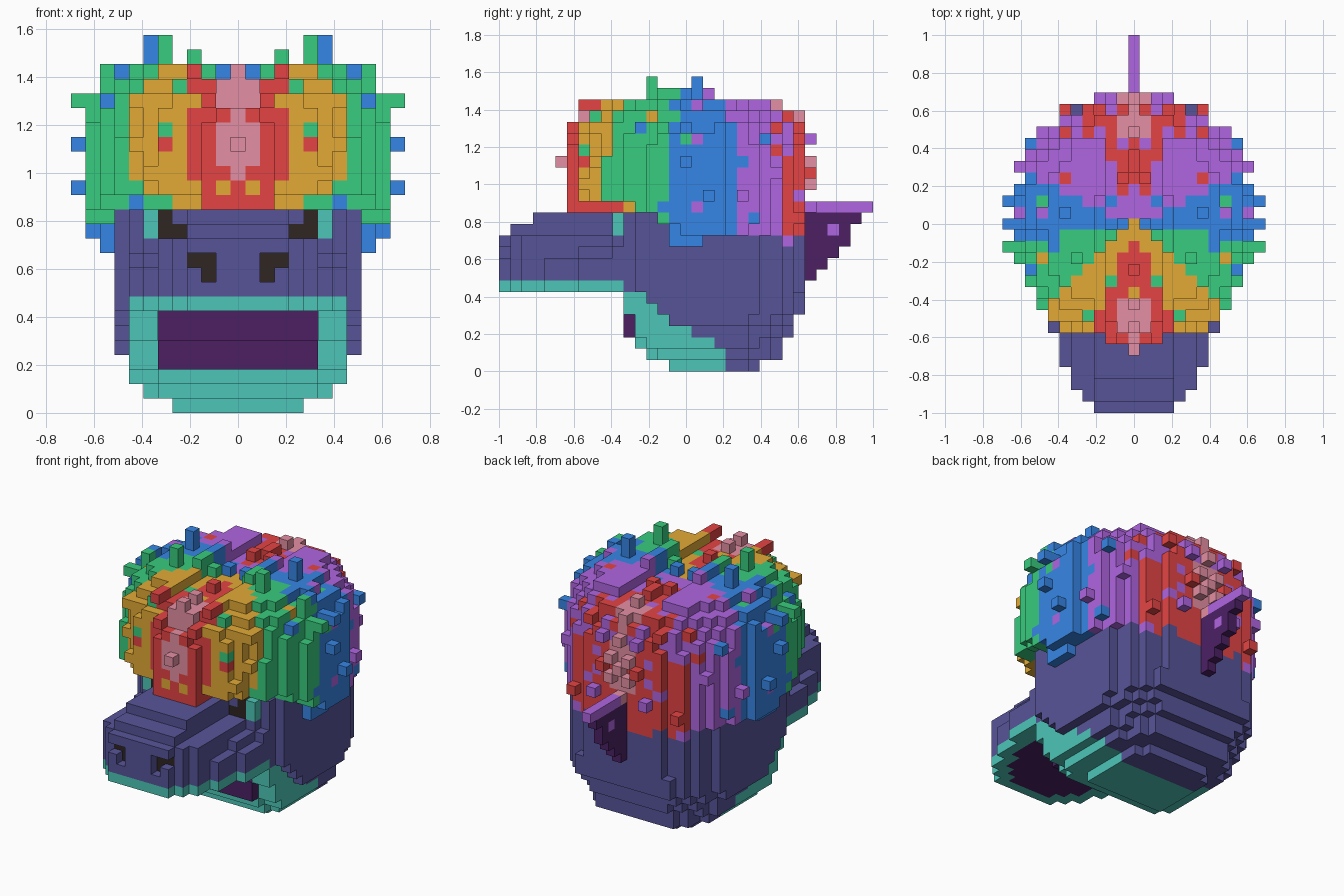
import bpy, bmesh, math, random

if "Cube" in bpy.data.objects:
    bpy.data.objects.remove(bpy.data.objects["Cube"])

random.seed(5)
V = 2 / 33                      # size of one cube; x cells -11..11, y cells 0..32, z cells 0..25


def lin(c):
    c /= 255
    return c / 12.92 if c < 0.04045 else ((c + 0.055) / 1.055) ** 2.4


COLOURS = {"slate": (87, 84, 152), "teal": (77, 198, 184), "plum": (76, 32, 100), "black": (46, 38, 34),
           "pink": (228, 143, 163), "red": (228, 68, 68), "gold": (226, 170, 54),
           "green": (56, 204, 126), "blue": (54, 134, 230), "violet": (176, 102, 226)}
NAMES = list(COLOURS)
MATS = []
for n, rgb in COLOURS.items():
    m = bpy.data.materials.new(n)
    m.diffuse_color = (*[lin(c) for c in rgb], 1)
    m.use_nodes = True
    m.node_tree.nodes["Principled BSDF"].inputs["Base Color"].default_value = m.diffuse_color
    MATS.append(m)

parts = {"hair": {}, "head": {}, "snout": {}, "tail": {}}
taken = {}


def put(part, i, j, k, colour):
    """Place a cube and its mirror image, unless the cell is in use."""
    for s in {i, -i}:
        if (s, j, k) not in taken:
            taken[s, j, k] = part
            parts[part][s, j, k] = colour


# Hair: colour bands run around the head from front to back
BANDS = ["red", "gold", "green", "blue", "violet", "red"]


def hair_colour(i, j, k, jitter):
    y = (j + 0.5) * V - 1
    if i == 0 and abs(y) < 0.33:                      # crown line
        return "red" if y < -0.1 else "gold" if y < 0.02 else "violet" if y < 0.2 else "red"
    # Pink streaks at the middle of the front and back
    if j < 10 and i <= (1 if k in (17, 18, 19, 21, 22) else 0) and k > 15:
        return "pink"
    if j > 23 and i <= (1 if k in (15, 16, 18, 19, 22) else 0) and k > 13:
        return "pink"
    a = math.degrees(math.atan2(i * V, -y))
    back_red = 160 if k > 21 and y < 0.55 else 152 if k > 18 else 144
    n = sum(a >= lim for lim in (21, 46, 81, 115, back_red))
    r = random.random()
    if n == 5:                                        # violet flecks in the back
        return "violet" if r < jitter * 3 else "red"
    if r < jitter:
        n = min(n + 1, 5)
    elif r < jitter * 1.5:
        n = max(n - 1, 0)
    return BANDS[n]


def hair_bottom(i, j):
    if j < 12:
        return 14 if abs(i) <= 2 else 15
    return 14 if j < 14 else 13 if j < 16 else 12 if j < 25 else 11


def in_hair(i, j, k):
    x, y, z = i * V, (j + 0.5) * V - 1.015, (k + 0.5) * V
    if k < hair_bottom(i, j):
        return False
    if abs(i) <= 2 and k > 22:                        # parting along the middle
        return False
    r = (abs(x) ** 2.2 + abs(y) ** 2.2) ** (1 / 2.2) / 0.635
    h = max(z - 1.08, 0) / 0.41 if z > 1.08 else max(0.95 - z, 0) / 0.55
    return r ** 3.2 + h ** 3.2 <= 1


cells = [(i, j, k) for i in range(12) for j in range(4, 29) for k in range(11, 26)]
solid = {c for c in cells if in_hair(*c)}
for c in sorted(solid):
    put("hair", *c, hair_colour(*c, 0.035))

# Loose tufts standing off the hair surface, plus the ones seen in the outline
NEAR = [(1, 0, 0), (-1, 0, 0), (0, 1, 0), (0, -1, 0), (0, 0, 1), (0, 0, -1)]
FIXED = {(0, 5, 18), (5, 13, 25), (6, 17, 25), (3, 7, 23), (0, 27, 20), (1, 27, 18), (0, 27, 17),
         (0, 7, 23), (0, 24, 23), (11, 14, 21), (11, 16, 18), (11, 16, 21), (11, 18, 15),
         (9, 15, 11), (9, 16, 11), (9, 17, 11), (9, 15, 12), (8, 17, 11)}


def hit(c, d, n):
    return (abs(c[0] + d[0] * n), c[1] + d[1] * n, c[2] + d[2] * n)


for c in cells:
    if c in solid:
        continue
    touching = any(hit(c, d, 1) in solid for d in NEAR)
    free = touching and hair_bottom(c[0], c[1]) <= c[2] < 25 and c[0] < 11 and random.random() < 0.10
    if c in FIXED or free:
        near = [d for d in NEAR if hit(c, d, 2) in solid]
        if touching or near:
            put("hair", *c, hair_colour(*c, 0.06))
        if near and not touching:                     # stem under taller tufts
            e = hit(c, near[0], 1)
            put("hair", *e, hair_colour(*e, 0))

# Snout: half width per row, upper steps inset, nostrils sunk by one cell
SNOUT = [3, 4, 5, 5, 6, 6, 6, 7, 7, 7]
NOSTRIL = {(2, 9), (2, 10), (3, 10)}
for j, w in enumerate(SNOUT):
    for k in range(7, 14):
        if j < {12: 1, 13: 3}.get(k, 0):
            continue
        half = w - (k == 10 and j > 3)
        if k == 11:
            half = min(w, 5)
        elif k > 11:
            half = min(w - (k == 13), 3)
        for i in range(half + 1):
            colour = "slate"
            if k == 7:                               # teal lip around a plum palate
                colour = "plum" if j > 0 and i < SNOUT[j - 1] and i <= 5 else "teal"
            if (i, k) in NOSTRIL and j < 2:
                if j == 0:
                    continue
                colour = "black"
            put("snout", i, j, k, colour)

# Head block with rounded plan, chin and open mouth
WIDTH = [4, 6, 7, 7] + [8] * 10
FRONT = [15, 13, 12, 11, 11, 11, 11] + [10] * 7
BACK = [22, 24, 24, 25, 25] + [26] * 9
CHIN = {11: 6, 12: 6, 13: 5, 14: 4, 15: 3, 16: 3, 17: 2, 18: 2, 19: 1}
for k in range(14):
    for j in range(FRONT[k], BACK[k] + 1):
        mid = (FRONT[k] + BACK[k]) / 2
        length = (BACK[k] - FRONT[k] + 2) / 2
        half = int((WIDTH[k] + 0.5) * (1 - abs((j - mid) / length) ** 2.5) ** (1 / 2.5))
        chin = k <= CHIN.get(j, -1)
        if k >= 7 and j < mid:                       # cheeks
            half = {10: 6 if k > 10 else 7, 11: 7}.get(j, 8)
        elif k >= 3 and j < mid:                     # jaw rim
            half = 5 if j == 11 and k < 5 else 7 if chin or j < 13 else WIDTH[k]
        elif j < mid:
            half = max(half, min(WIDTH[k], 5 + (j - FRONT[k]) * 2))
            if k == 0:
                half = min(half, 4)
        for i in range(half + 1):
            if k in (5, 6) and i <= 5 and j < 14:    # mouth opening
                continue
            colour = "teal" if chin else "slate"
            if i <= 5 and (3 <= k <= 6 and j < 16 or k == 7 and j < 14):   # tongue and throat
                colour = "plum"
            elif k == 7 and j == 10:                 # end of the upper lip
                colour = "teal"
            if j == 10 and (i, k) in {(5, 12), (5, 13), (4, 12)}:          # eyes
                colour = "black"
            if j == 10 and i == 6 and k > 11:
                colour = "teal"
            put("head", i, j, k, colour)

# Tail: thin stepped fin at the back with a violet top edge
for j, low in zip(range(27, 32), (8, 9, 10, 11, 13)):
    for k in range(low, 14):
        put("tail", 0, j, k, "violet" if (j, k) == (29, 12) else "plum")
for j in range(27, 33):
    put("tail", 0, j, 14, "violet")

# Turn each part's cells into a mesh, keeping only exposed faces
QUADS = {(1, 0, 0): ((1, 0, 0), (1, 1, 0), (1, 1, 1), (1, 0, 1)),
         (-1, 0, 0): ((0, 0, 0), (0, 0, 1), (0, 1, 1), (0, 1, 0)),
         (0, 1, 0): ((0, 1, 0), (0, 1, 1), (1, 1, 1), (1, 1, 0)),
         (0, -1, 0): ((0, 0, 0), (1, 0, 0), (1, 0, 1), (0, 0, 1)),
         (0, 0, 1): ((0, 0, 1), (1, 0, 1), (1, 1, 1), (0, 1, 1)),
         (0, 0, -1): ((0, 0, 0), (0, 1, 0), (1, 1, 0), (1, 0, 0))}
for name, voxels in parts.items():
    bm = bmesh.new()
    verts = {}
    for (i, j, k), colour in voxels.items():
        for d, quad in QUADS.items():
            if (i + d[0], j + d[1], k + d[2]) in taken:
                continue
            ring = []
            for q in quad:
                p = (i + q[0], j + q[1], k + q[2])
                if p not in verts:
                    verts[p] = bm.verts.new(((p[0] - 0.5) * V, p[1] * V - 1, p[2] * V))
                ring.append(verts[p])
            bm.faces.new(ring).material_index = NAMES.index(colour)
    mesh = bpy.data.meshes.new(name)
    for m in MATS:
        mesh.materials.append(m)
    bm.to_mesh(mesh)
    bm.free()
    bpy.context.collection.objects.link(bpy.data.objects.new(name, mesh))
